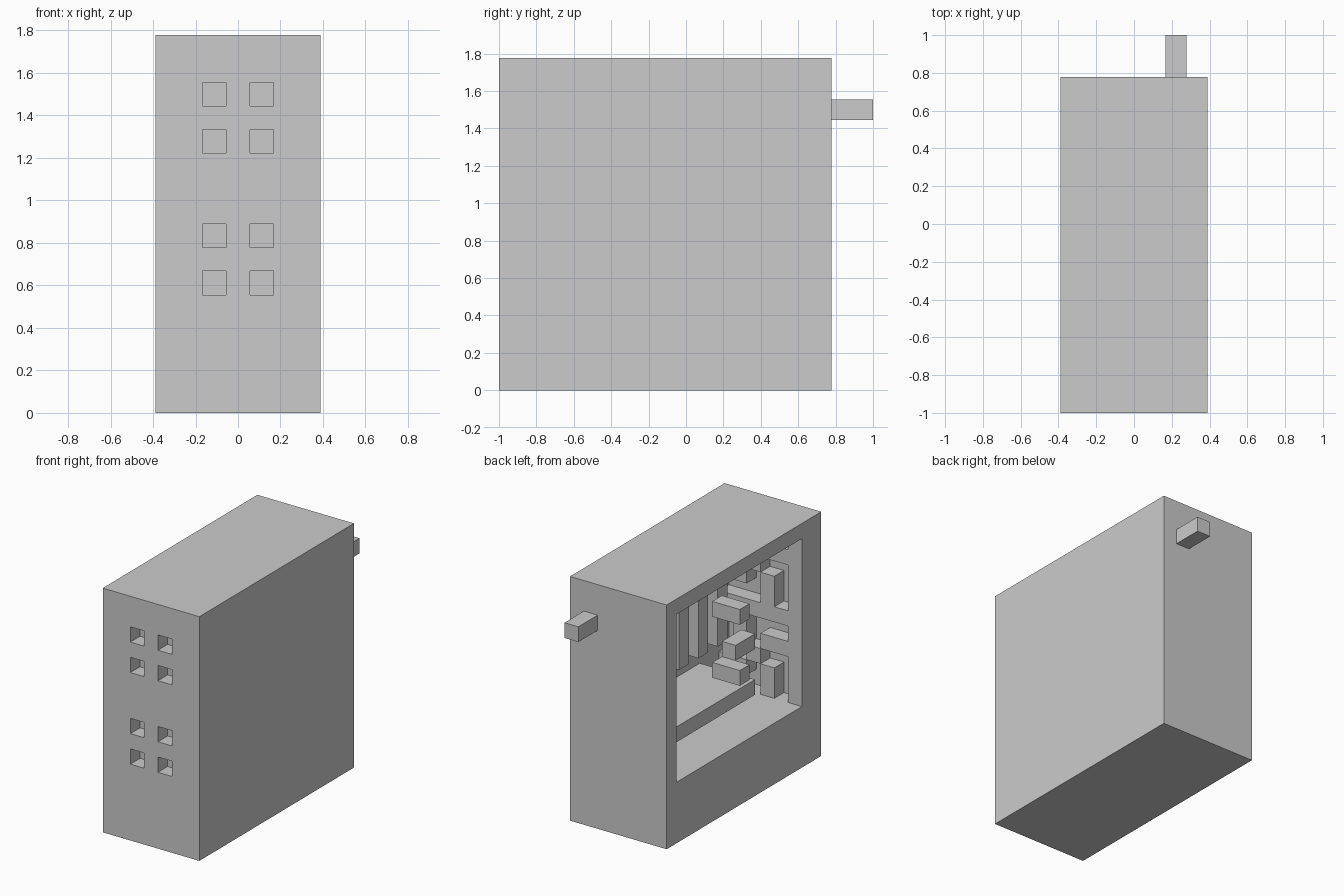
import bpy

if "Cube" in bpy.data.objects:
    bpy.data.objects.remove(bpy.data.objects["Cube"])

U = 1 / 9            # the model sits on a grid of ninths
X0, Y0 = -3.5, 7     # a counts in from the left side, b counts forward from the back


def box(name, a, b, z):
    """Box from grid ranges: a = left to right, b = back to front, z = up."""
    x1, x2 = ((v + X0) * U for v in a)
    y1, y2 = ((Y0 - v) * U for v in (b[1], b[0]))
    z1, z2 = (v * U for v in z)
    verts = [(x, y, h) for h in (z1, z2) for x, y in
             ((x1, y1), (x2, y1), (x2, y2), (x1, y2))]
    faces = [(3, 2, 1, 0), (4, 5, 6, 7), (0, 1, 5, 4),
             (1, 2, 6, 5), (2, 3, 7, 6), (3, 0, 4, 7)]
    mesh = bpy.data.meshes.new(name)
    mesh.from_pydata(verts, [], faces)
    ob = bpy.data.objects.new(name, mesh)
    bpy.context.collection.objects.link(ob)
    return ob


def cut(target, a, b, z):
    """Subtract a box from the target and remove the cutter."""
    cutter = box("cutter", a, b, z)
    cutter.hide_render = True
    mod = target.modifiers.new("cut", 'BOOLEAN')
    mod.operation = 'DIFFERENCE'
    mod.solver = 'EXACT'
    mod.object = cutter
    bpy.context.view_layer.objects.active = target
    bpy.ops.object.modifier_apply(modifier=mod.name)
    bpy.data.objects.remove(cutter)


# Tower case with open left side
case = box("case", (0, 7), (0, 16), (0, 16))
cut(case, (-1, 6), (1, 14), (4, 15))

for base in (4, 10):
    mid = base + 2
    # Fan recess in the front wall and its four vents
    cut(case, (1, 6), (13.5, 15), (base, base + 5))
    for a in (2, 4):
        for z in (mid - 1, mid + 1):
            cut(case, (a, a + 1), (14.5, 17), (z, z + 1))
    # Pinwheel fan: hub and four blades
    depth = (14, 15)
    box("fan_hub", (3, 4), depth, (mid, mid + 1))
    box("fan_blade", (2, 3), depth, (mid - 2, mid))
    box("fan_blade", (4, 6), depth, (mid - 1, mid))
    box("fan_blade", (4, 5), depth, (mid + 1, mid + 3))
    box("fan_blade", (1, 3), depth, (mid + 1, mid + 2))

# Rear connector
box("rear_plug", (5, 6), (-2, 0), (13, 14))

# Expansion card along the right wall
box("expansion_card", (2, 6), (1, 12), (5, 6))

# Upright fins on the right wall
for b in (5, 7, 9, 11):
    box("fin", (4, 6), (b, b + 1), (8, 13))

# Cooler arms in front of the fins
box("cooler_axle", (2, 3), (10, 12), (8, 9))
for z in (7, 11):
    box("cooler_arm", (1, 3), (9, 10), (z, z + 1))
